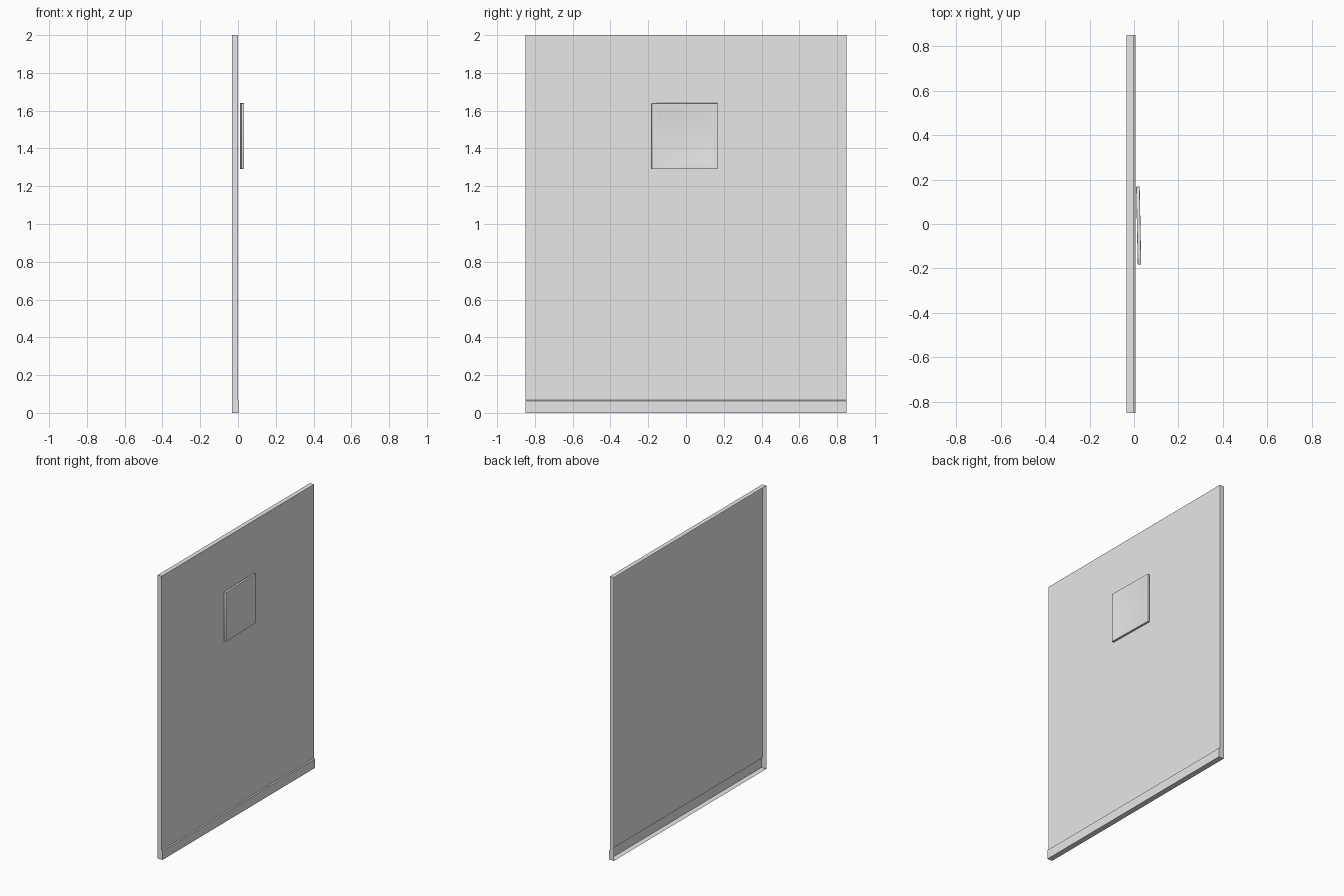
import bpy, bmesh
from mathutils import Matrix, Vector

cube = bpy.data.objects.get("Cube")
if cube:
    bpy.data.objects.remove(cube, do_unlink=True)

grey = bpy.data.materials.new("light grey")
grey.use_nodes = True
grey.diffuse_color = (0.8, 0.8, 0.8, 1)
grey.node_tree.nodes["Principled BSDF"].inputs["Base Color"].default_value = (0.8, 0.8, 0.8, 1)


def add_object(name, bm):
    mesh = bpy.data.meshes.new(name)
    bm.to_mesh(mesh)
    bm.free()
    mesh.materials.append(grey)
    obj = bpy.data.objects.new(name, mesh)
    bpy.context.collection.objects.link(obj)
    return obj


# Wall: a stepped side profile swept along y, left open at the back
BACK, FACE, SKIRT = -0.033, -0.001, 0.006
HALF_WIDTH, HEIGHT, STEP = 0.85, 2.0, 0.066
profile = [(BACK, 0), (SKIRT, 0), (SKIRT, STEP - 0.002),
           (FACE, STEP + 0.002), (FACE, HEIGHT), (BACK, HEIGHT)]
bm = bmesh.new()
end = bm.faces.new([bm.verts.new((x, -HALF_WIDTH, z)) for x, z in profile])
swept = bmesh.ops.extrude_face_region(bm, geom=[end], use_keep_orig=True)["geom"]
bmesh.ops.translate(bm, vec=(0, 2 * HALF_WIDTH, 0),
                    verts=[g for g in swept if isinstance(g, bmesh.types.BMVert)])
bmesh.ops.recalc_face_normals(bm, faces=bm.faces)
open_back = [f for f in bm.faces if f.normal.x < -0.9]
bmesh.ops.delete(bm, geom=open_back, context="FACES")
add_object("wall_panel", bm)

# Hanging frame: a thin square block, its face inset to a rim and a shallow dish
SIZE, DEPTH = 0.35, 0.016
bm = bmesh.new()
bmesh.ops.create_cube(bm, size=1, matrix=Matrix.Diagonal((DEPTH, SIZE, SIZE, 1)))
bmesh.ops.bevel(bm, geom=bm.edges[:], offset=0.003, segments=2,
                profile=0.5, affect="EDGES")
bm.normal_update()
front = max(bm.faces, key=lambda f: f.calc_center_median().x)
bmesh.ops.inset_region(bm, faces=[front], thickness=0.004)
bmesh.ops.inset_region(bm, faces=[front], thickness=0.046)
bmesh.ops.translate(bm, vec=(-0.007, 0, 0), verts=front.verts[:])
frame = add_object("picture_frame", bm)
frame.location = Vector((0.021, -0.007, 1.465))
frame.rotation_euler.z = 0.02

# Keep the frame's corners crisp and its dish soft
bpy.ops.object.select_all(action="DESELECT")
frame.select_set(True)
bpy.context.view_layer.objects.active = frame
bpy.ops.object.shade_smooth_by_angle(angle=0.52)
